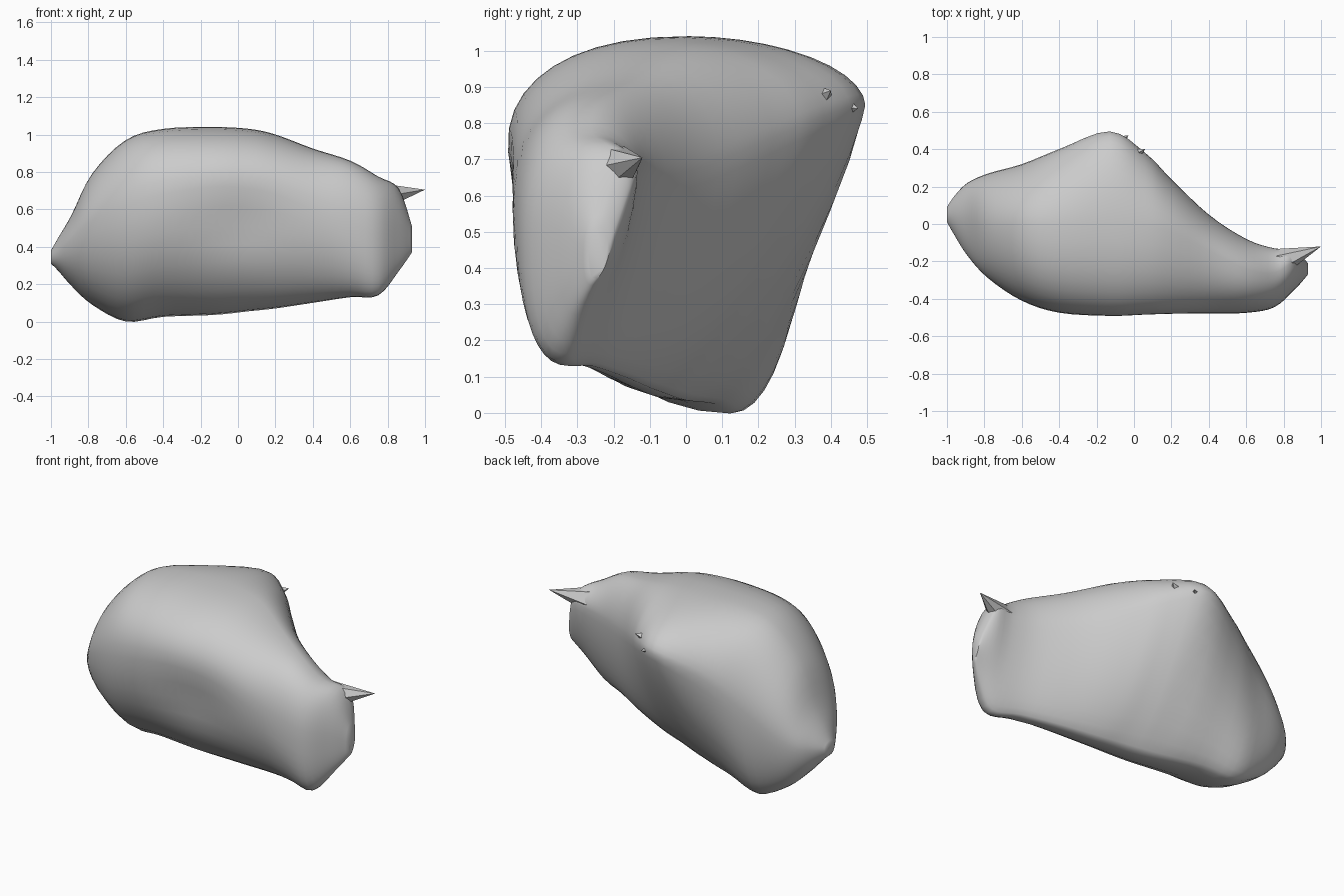
import bpy, bmesh, math
from mathutils import Vector

if "Cube" in bpy.data.objects:
    bpy.data.objects.remove(bpy.data.objects["Cube"], do_unlink=True)

# Single stone colour
stone = bpy.data.materials.new("stone_grey")
stone.use_nodes = True
grey = (0.6, 0.6, 0.6, 1)
stone.diffuse_color = grey
stone.node_tree.nodes["Principled BSDF"].inputs["Base Color"].default_value = grey

# Cross-sections along x: x, front y z, top y z, back y z, bottom y z
SECTIONS = [
    (-1, .01, .35, .05, .38, .09, .35, .05, .31),
    (-.96, -.06, .37, .04, .45, .15, .36, .08, .27),
    (-.89, -.17, .44, .03, .57, .22, .38, .11, .19),
    (-.78, -.29, .54, 0, .79, .27, .44, .13, .09),
    (-.6, -.41, .62, 0, .97, .32, .57, .13, 0),
    (-.4, -.475, .68, 0, 1.03, .40, .73, .08, .025),
    (-.13, -.495, .72, .01, 1.04, .495, .85, 0, .035),
    (.06, -.49, .71, -.01, 1.03, .38, .82, -.06, .055),
    (.2, -.485, .68, -.04, 1, .24, .76, -.1, .07),
    (.4, -.48, .6, -.14, .925, .05, .68, -.17, .1),
    (.6, -.475, .52, -.24, .86, -.08, .65, -.26, .13),
    (.75, -.445, .47, -.26, .775, -.13, .65, -.33, .14),
    (.86, -.35, .45, -.2, .71, -.14, .65, -.3, .27),
    (.93, -.27, .43, -.24, .51, -.21, .46, -.25, .37),
]
QUARTER_STEPS = 10
SPAN_STEPS = 4


def smooth_between(a, b, c, d, t):
    """Catmull-Rom blend of one value between b and c."""
    return b + t / 2 * (c - a + t * (2 * a - 5 * b + 4 * c - d + t * (3 * (b - c) + d - a)))


def smooth_sections(rows):
    padded = [rows[0]] + rows + [rows[-1]]
    for i in range(len(rows) - 1):
        for k in range(SPAN_STEPS):
            yield [smooth_between(*v, k / SPAN_STEPS) for v in zip(*padded[i:i + 4])]
    yield rows[-1]


def arc(side, pole, power):
    """Rounded quarter from a side extreme to a top or bottom extreme."""
    points = []
    for k in range(QUARTER_STEPS + 1):
        angle = math.pi / 2 * k / QUARTER_STEPS
        c, s = max(math.cos(angle), 0) ** power, math.sin(angle) ** power
        points.append((pole[0] + (side[0] - pole[0]) * c, side[1] + (pole[1] - side[1]) * s))
    return points


def ramp(x, start, end, low, high):
    """Value going from low at start to high at end, held beyond both."""
    return low + (high - low) * min(1, max(0, (x - start) / (end - start)))


def section_loop(row):
    x = row[0]
    front, top, back, bottom = row[1:3], row[3:5], row[5:7], row[7:9]
    # The underside of the back is round on the right, flat at the peak
    back_power = ramp(x, -.6, -.13, 1, 1.6) - ramp(x, 0, .5, 0, .3)
    loop = arc(front, top, ramp(x, -.85, -.5, 1.05, .86))[:-1]
    loop += arc(back, top, 1.06)[:0:-1]
    loop += arc(back, bottom, back_power)[:-1]
    loop += arc(front, bottom, ramp(x, .5, .75, 1, .8))[:0:-1]
    return loop


def finish(bm, name, smooth_angle):
    bmesh.ops.recalc_face_normals(bm, faces=bm.faces)
    mesh = bpy.data.meshes.new(name)
    bm.to_mesh(mesh)
    bm.free()
    mesh.materials.append(stone)
    obj = bpy.data.objects.new(name, mesh)
    bpy.context.collection.objects.link(obj)
    bpy.ops.object.select_all(action='DESELECT')
    obj.select_set(True)
    bpy.context.view_layer.objects.active = obj
    bpy.ops.object.shade_smooth_by_angle(angle=math.radians(smooth_angle))


# Main boulder: lofted sections with a shallow dent in the front face
bm = bmesh.new()
rings = []
for row in smooth_sections(SECTIONS):
    ring = []
    for y, z in section_loop(row):
        if y < row[3]:
            y += .03 * math.exp(-((row[0] / .25) ** 2 + ((z - .52) / .15) ** 2))
        ring.append(bm.verts.new((row[0], y, z)))
    rings.append(ring)
for a, b in zip(rings, rings[1:]):
    for i in range(len(a)):
        j = (i + 1) % len(a)
        bm.faces.new((a[i], a[j], b[j], b[i]))
bm.faces.new(rings[0])
bm.faces.new(rings[-1])
finish(bm, "boulder_body", 60)


def shard(name, base, tip, radius, sides):
    """Flared spike: wide root, thin waist, pointed tip."""
    base, tip = Vector(base), Vector(tip)
    turn = (tip - base).to_track_quat('Z', 'Y')
    bm = bmesh.new()
    loops = []
    for along, width in ((0, 1), (.5, .5)):
        centre = base.lerp(tip, along)
        loops.append([bm.verts.new(centre + turn @ Vector((
            radius * width * math.cos(math.tau * i / sides),
            radius * width * math.sin(math.tau * i / sides), 0))) for i in range(sides)])
    point = bm.verts.new(tip)
    for i in range(sides):
        j = (i + 1) % sides
        bm.faces.new((loops[0][i], loops[0][j], loops[1][j], loops[1][i]))
        bm.faces.new((loops[1][i], loops[1][j], point))
    bm.faces.new(loops[0])
    finish(bm, name, 30)


# Spike on the left end and small chips at the back corner
shard("end_spike", (.76, -.21, .67), (1, -.12, .705), .08, 6)
shard("back_chip_upper", (-.02, .36, .86), (.06, .4, .89), .05, 4)
shard("back_chip_lower", (-.1, .42, .85), (-.03, .475, .84), .05, 4)
